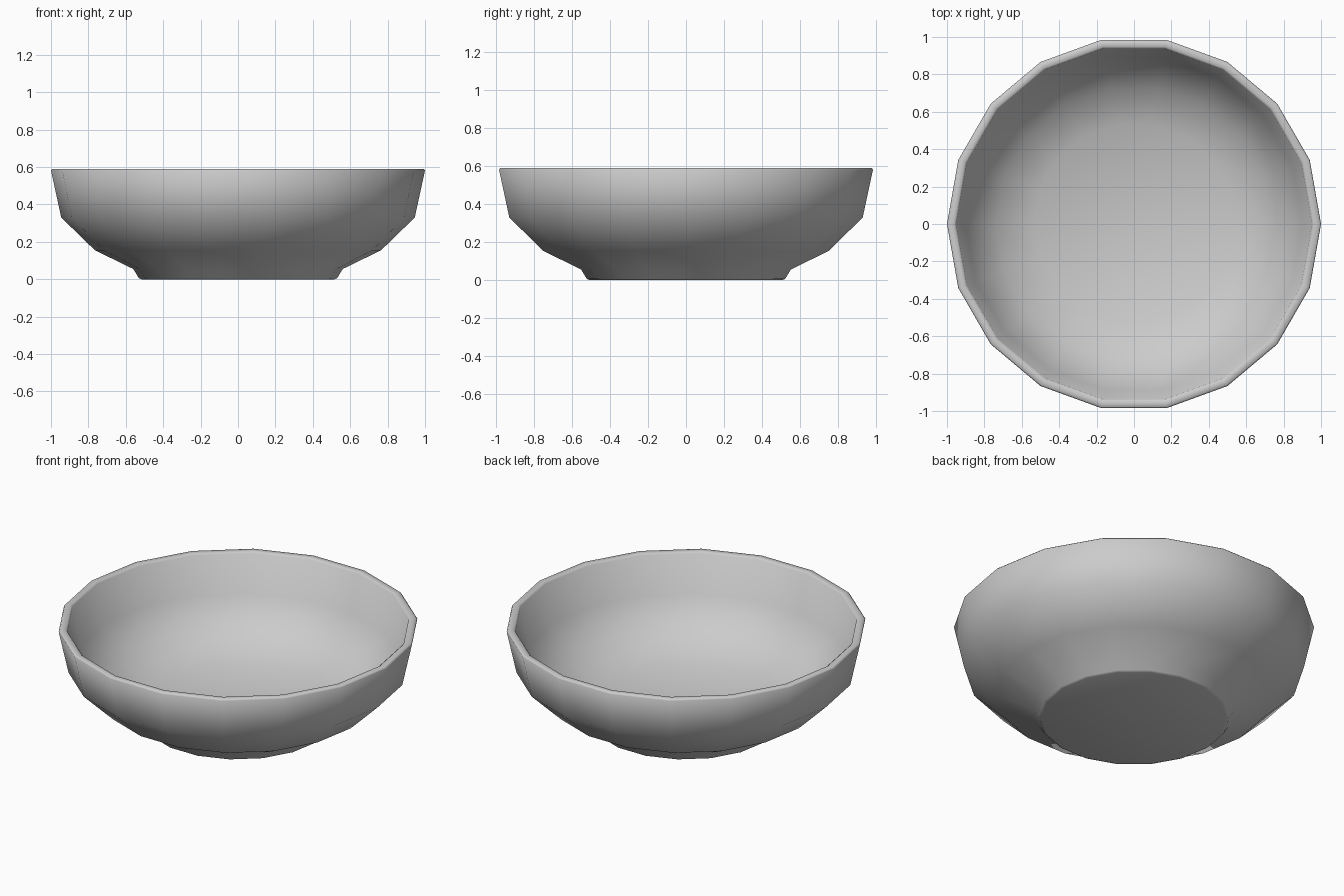
import bpy, bmesh, math

if "Cube" in bpy.data.objects:
    bpy.data.objects.remove(bpy.data.objects["Cube"])

SIDES = 18

# Half profile (radius, height): underside, foot, outer wall, rim, inner wall, floor
PROFILE = [
    (0, 0), (0.515, 0), (0.53, 0.006), (0.56, 0.055), (0.765, 0.155),
    (0.945, 0.33), (1.0, 0.582), (0.993, 0.59), (0.962, 0.59), (0.952, 0.582),
    (0.902, 0.352), (0.738, 0.193), (0.54, 0.098), (0, 0.085),
]


def lathe(name, profile, sides):
    bm = bmesh.new()
    rings = []
    for r, z in profile:
        n = sides if r else 1
        rings.append([bm.verts.new((r * math.cos(2 * math.pi * i / sides),
                                    r * math.sin(2 * math.pi * i / sides), z))
                      for i in range(n)])
    for a, b in zip(rings, rings[1:]):
        for i in range(sides):
            j = (i + 1) % sides
            loop = [a[i % len(a)], a[j % len(a)], b[j % len(b)], b[i % len(b)]]
            bm.faces.new(list(dict.fromkeys(loop)))
    bmesh.ops.recalc_face_normals(bm, faces=bm.faces)
    mesh = bpy.data.meshes.new(name)
    bm.to_mesh(mesh)
    bm.free()
    obj = bpy.data.objects.new(name, mesh)
    bpy.context.collection.objects.link(obj)
    return obj


# Round bowl with a low foot
bowl = lathe("bowl", PROFILE, SIDES)
bpy.context.view_layer.objects.active = bowl
bowl.select_set(True)
bpy.ops.object.shade_smooth_by_angle(angle=math.radians(60))
